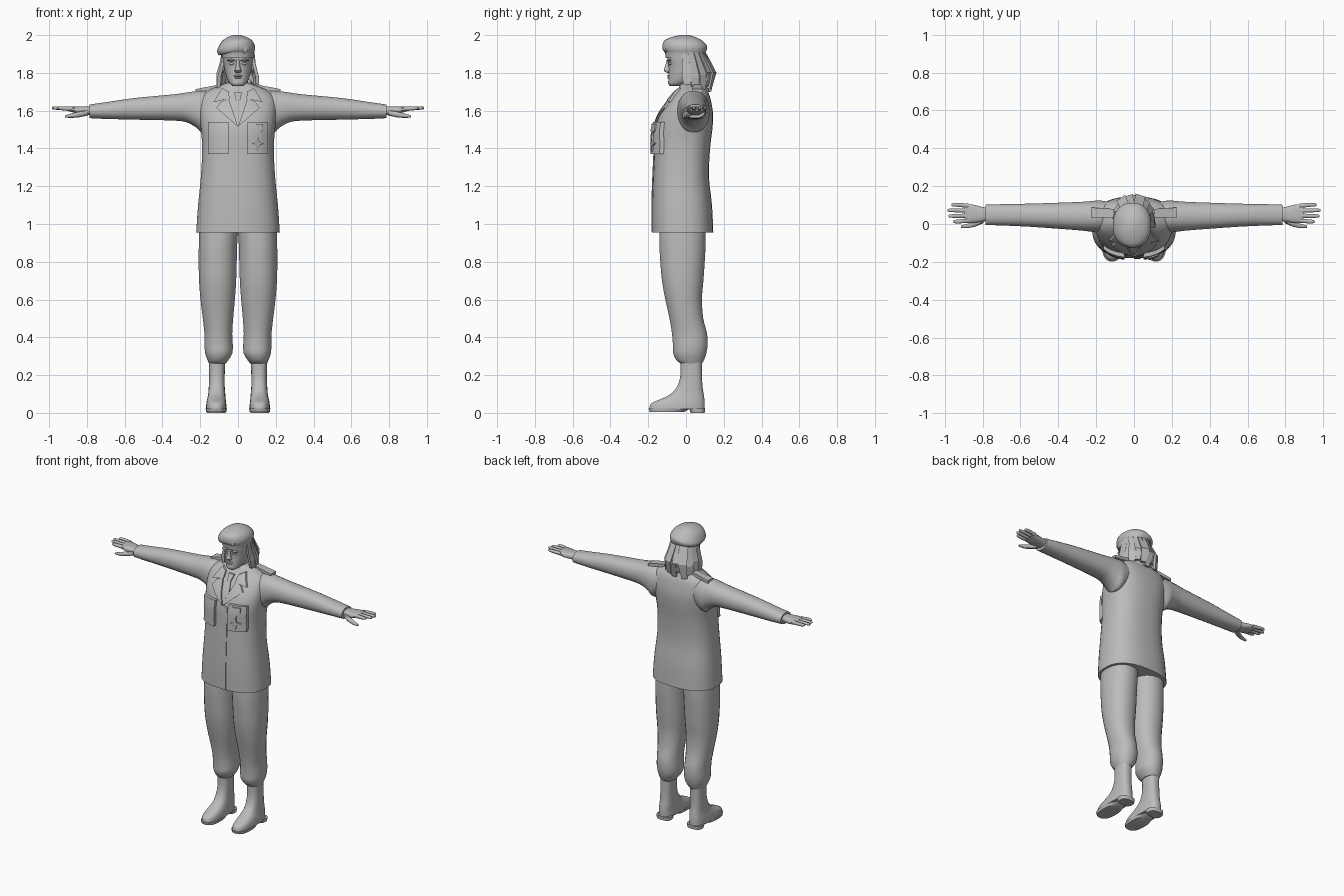
import bpy, bmesh, math, random
from mathutils import Vector, Matrix
from mathutils.bvhtree import BVHTree

random.seed(4)
grey = bpy.data.materials.new("plain grey")
grey.diffuse_color = (0.5, 0.5, 0.5, 1)


def finish(name, bm, mirror=False, angle=40):
    """Turn a bmesh into an object, smooth except at sharp edges."""
    bmesh.ops.recalc_face_normals(bm, faces=bm.faces[:])
    for f in bm.faces:
        f.smooth = True
    for e in bm.edges:
        e.smooth = e.calc_face_angle(0) < math.radians(angle)
    me = bpy.data.meshes.new(name)
    bm.to_mesh(me)
    bm.free()
    me.materials.append(grey)
    ob = bpy.data.objects.new(name, me)
    bpy.context.collection.objects.link(ob)
    if mirror:
        ob.modifiers.new("mirror", 'MIRROR').use_mirror_merge = False
    return ob


def spline(rings, steps):
    """Catmull-Rom interpolation through the ring parameters."""
    out = []
    for i in range(len(rings) - 1):
        p = [rings[max(0, min(len(rings) - 1, i + k))] for k in (-1, 0, 1, 2)]
        for s in range(steps):
            t = s / steps
            out.append([0.5 * (2 * b + (c - a) * t + (2 * a - 5 * b + 4 * c - d) * t * t
                               + (3 * b - a - 3 * c + d) * t ** 3) for a, b, c, d in zip(*p)])
    return out + [list(rings[-1])]


def loft(name, axis, rings, sides=24, p=2.2, steps=3, mirror=False, warp=None, cap=True):
    """Skin rings (position, min/max on next axis, min/max on the one after)."""
    k = 'xyz'.index(axis)
    bm = bmesh.new()
    rows = []
    for t, a0, a1, b0, b1 in spline(rings, steps):
        row = []
        for i in range(sides):
            w = 2 * math.pi * (i + 0.5) / sides
            c, s = math.cos(w), math.sin(w)
            v = Vector()
            v[k] = t
            v[(k + 1) % 3] = (a0 + a1) / 2 + (a1 - a0) / 2 * math.copysign(abs(c) ** (2 / p), c)
            v[(k + 2) % 3] = (b0 + b1) / 2 + (b1 - b0) / 2 * math.copysign(abs(s) ** (2 / p), s)
            row.append(bm.verts.new(warp(v) if warp else v))
        rows.append(row)
    for r, q in zip(rows, rows[1:]):
        for i in range(sides):
            j = (i + 1) % sides
            bm.faces.new((r[i], r[j], q[j], q[i]))
    if cap:
        bm.faces.new(rows[0])
        bm.faces.new(rows[-1])
    return finish(name, bm, mirror)


def sym(rings):
    return [(z, -x, x, y0, y1) for z, x, y0, y1 in rings]


def ball(name, c, r, mirror=False):
    bm = bmesh.new()
    bmesh.ops.create_uvsphere(bm, u_segments=14, v_segments=8, radius=1,
                              matrix=Matrix.Translation(c) @ Matrix.Diagonal((*r, 1)))
    return finish(name, bm, mirror)


# Jacket body
torso = loft("jacket_body", 'z', sym([
    (.955, .222, -.18, .145), (1.1, .212, -.18, .138), (1.25, .197, -.175, .122),
    (1.4, .19, -.168, .128), (1.5, .197, -.165, .14), (1.58, .205, -.14, .144),
    (1.64, .205, -.10, .135), (1.68, .19, -.07, .125), (1.71, .15, -.045, .11),
    (1.735, .09, -.03, .095), (1.75, .05, -.02, .08)]), sides=36, p=2.5)
surface = BVHTree.FromPolygons([v.co for v in torso.data.vertices],
                               [p.vertices for p in torso.data.polygons])


def patch(name, outline, thick, lift=0.0, mirror=False, cuts=4):
    """Plate laid on the jacket front from an (x, z) outline."""
    bm = bmesh.new()
    bm.faces.new([bm.verts.new((x, 0, z)) for x, z in outline])
    bmesh.ops.triangulate(bm, faces=bm.faces[:])
    bmesh.ops.subdivide_edges(bm, edges=bm.edges[:], cuts=cuts, use_grid_fill=True)
    for v in bm.verts:
        hit = surface.ray_cast(Vector((v.co.x, -1, v.co.z)), Vector((0, 1, 0)))[0]
        v.co.y = (hit.y if hit else -.02) - lift
    new = bmesh.ops.extrude_face_region(bm, geom=bm.faces[:])["geom"]
    for v in new:
        if isinstance(v, bmesh.types.BMVert):
            v.co.y -= thick
    return finish(name, bm, mirror)


# Lapels, collar, tie and front edge
patch("lapel", [(0, 1.515), (.115, 1.615), (.09, 1.648), (.05, 1.665), (.032, 1.61)],
      .012, mirror=True)
patch("collar_flap", [(.048, 1.70), (.045, 1.662), (.085, 1.655), (.13, 1.645), (.085, 1.72)],
      .014, mirror=True)


def collar_tilt(v):
    v.z -= .45 * max(0, .06 - v.y)
    return v


loft("collar", 'z', sym([(1.70, .105, -.06, .125), (1.735, .088, -.045, .112),
                         (1.765, .07, -.035, .095), (1.74, .064, -.03, .088)]),
     steps=2, warp=collar_tilt, cap=False)
patch("tie_knot", [(-.02, 1.695), (-.011, 1.655), (.011, 1.655), (.02, 1.695)], .014)
patch("tie_blade", [(-.01, 1.655), (-.026, 1.60), (0, 1.525), (.026, 1.60), (.01, 1.655)], .006)
patch("front_edge", [(0, .957), (.035, .957), (.035, 1.51), (0, 1.52)], .004, cuts=12)

# Pockets and medal
patch("pocket", [(.05, 1.37), (.16, 1.37), (.16, 1.54), (.05, 1.54)], .022, mirror=True)
patch("medal_ribbon", [(.078, 1.53), (.078, 1.495), (.105, 1.475), (.132, 1.495), (.132, 1.53)],
      .007, .022)
star = []
for i in range(8):
    r = (.04 if i % 4 == 0 else .032) if i % 2 == 0 else .012
    star.append((.105 + r * math.sin(i * math.pi / 4), 1.425 + r * math.cos(i * math.pi / 4)))
patch("medal_cross", star, .008, .022, cuts=2)
patch("medal_link", [(.101, 1.455), (.109, 1.455), (.109, 1.48), (.101, 1.48)], .006, .022, cuts=1)

# Shoulder straps
loft("shoulder_strap", 'x', [(.105, .035, .08, 1.715, 1.738), (.225, .03, .088, 1.695, 1.714)],
     sides=4, p=20, steps=1, mirror=True)

# Sleeves and hands
loft("sleeve", 'x', [
    (.10, -.03, .11, 1.56, 1.69), (.18, -.045, .125, 1.485, 1.705), (.22, -.042, .122, 1.51, 1.704),
    (.27, -.036, .118, 1.537, 1.697), (.34, -.03, .115, 1.547, 1.687), (.55, -.015, .108, 1.552, 1.667),
    (.7, -.008, .105, 1.556, 1.645), (.785, -.006, .102, 1.56, 1.633)], mirror=True)
loft("palm", 'x', [(.76, .018, .085, 1.575, 1.622), (.80, .012, .09, 1.578, 1.622),
                   (.85, .005, .103, 1.585, 1.622), (.895, .006, .106, 1.597, 1.62)],
     sides=16, p=2.8, mirror=True)
for i, tip in enumerate((.955, .98, .985, .965)):
    y = .019 + i * .0255
    end = y + (i - 1.5) * .004
    loft("finger_%d" % (i + 1), 'x', [
        (.875, y - .012, y + .012, 1.597, 1.621), (.93, end - .011, end + .011, 1.602, 1.623),
        (tip - .008, end - .009, end + .009, 1.606, 1.622),
        (tip, end - .004, end + .004, 1.61, 1.618)], sides=10, steps=2, mirror=True)
loft("thumb", 'x', [(.795, .005, .04, 1.575, 1.605), (.84, -.015, .018, 1.565, 1.595),
                    (.885, -.022, .0, 1.562, 1.584), (.915, -.02, -.008, 1.564, 1.575)],
     sides=10, mirror=True)

# Trousers
loft("trouser_leg", 'z', [
    (1.0, -.004, .205, -.14, .105), (.9, .003, .208, -.142, .105), (.8, .006, .209, -.137, .10),
    (.7, .009, .207, -.128, .093), (.6, .016, .199, -.11, .085), (.5, .025, .187, -.088, .092),
    (.42, .03, .178, -.075, .112), (.36, .027, .178, -.07, .115), (.315, .03, .174, -.068, .108),
    (.28, .05, .162, -.052, .096), (.262, .064, .154, -.03, .085)], mirror=True)

# Boots with soles and heels
loft("boot", 'z', [
    (.02, .06, .17, -.195, .1), (.05, .062, .168, -.185, .1), (.075, .065, .163, -.13, .098),
    (.1, .067, .158, -.082, .094), (.14, .07, .155, -.047, .088), (.2, .07, .153, -.03, .085),
    (.29, .068, .154, -.03, .085)], p=2.6, mirror=True)
loft("boot_sole", 'z', [(.004, .062, .168, -.193, -.01), (.022, .058, .172, -.198, .02)],
     p=2.6, steps=1, mirror=True)
loft("boot_heel", 'z', [(0, .066, .164, .025, .099), (.025, .062, .168, .015, .102)],
     p=3, steps=1, mirror=True)

# Neck, head and face
loft("neck", 'z', sym([(1.66, .06, -.04, .08), (1.74, .054, -.035, .075), (1.80, .054, -.04, .075)]))
loft("head", 'z', sym([
    (1.73, .025, -.085, -.03), (1.742, .042, -.094, .0), (1.765, .056, -.094, .045),
    (1.80, .068, -.092, .08), (1.84, .075, -.093, .095), (1.88, .08, -.10, .10),
    (1.93, .075, -.09, .095), (1.96, .05, -.06, .07)]))
loft("nose", 'z', sym([(1.80, .012, -.10, -.08), (1.812, .019, -.118, -.08),
                       (1.83, .012, -.113, -.08), (1.87, .008, -.101, -.08)]), sides=12)
ball("brow", (.033, -.088, 1.867), (.026, .014, .006), True)
ball("eye", (.032, -.083, 1.848), (.014, .011, .007), True)
ball("upper_lip", (0, -.089, 1.784), (.024, .011, .005))
ball("lower_lip", (0, -.088, 1.774), (.02, .011, .005))
ball("chin", (0, -.082, 1.748), (.022, .014, .014))
ball("ear", (.079, .012, 1.83), (.009, .018, .03), True)


# Beret, its crown sagging to one side
def sag(v):
    if v.z > 1.915:
        v.z += .28 * min(0, v.x + .01) * min(1, (2.0 - v.z) / .04)
    return v


loft("beret", 'z', [
    (1.88, -.083, .083, -.108, .10), (1.908, -.085, .086, -.112, .104), (1.922, -.103, .09, -.122, .11),
    (1.945, -.112, .09, -.125, .111), (1.972, -.095, .075, -.115, .085),
    (1.99, -.06, .045, -.075, .05), (2.0, -.025, .012, -.03, .015)], sides=28, warp=sag)
ball("beret_badge", (.035, -.108, 1.925), (.014, .007, .02))

# Hair: faceted locks round the back of the head
levels = ((.083, .098, 1.915, .024), (.092, .128, 1.855, .026),
          (.112, .16, 1.79, .028), (.118, .138, 1.715, .017))
bm = bmesh.new()
for n in range(11):
    a = math.radians(-88 + 17.6 * n)
    out = Vector((math.sin(a), math.cos(a), 0))
    side = Vector((math.cos(a), -math.sin(a), 0))
    push = random.uniform(-.014, .016)
    rows = []
    for i, (rx, ry, z, w) in enumerate(levels):
        c = Vector((rx * out.x, ry * out.y, z + i * random.uniform(-.008, .008))) + out * push * i / 3
        rows.append([bm.verts.new(c + side * w * s + out * d)
                     for s, d in ((-1, 0), (1, 0), (.8, -.018), (-.8, -.018))])
    for r, q in zip(rows, rows[1:]):
        for i in range(4):
            j = (i + 1) % 4
            bm.faces.new((r[i], r[j], q[j], q[i]))
    bm.faces.new(rows[0])
    bm.faces.new(rows[-1])
finish("hair_locks", bm, angle=8)
